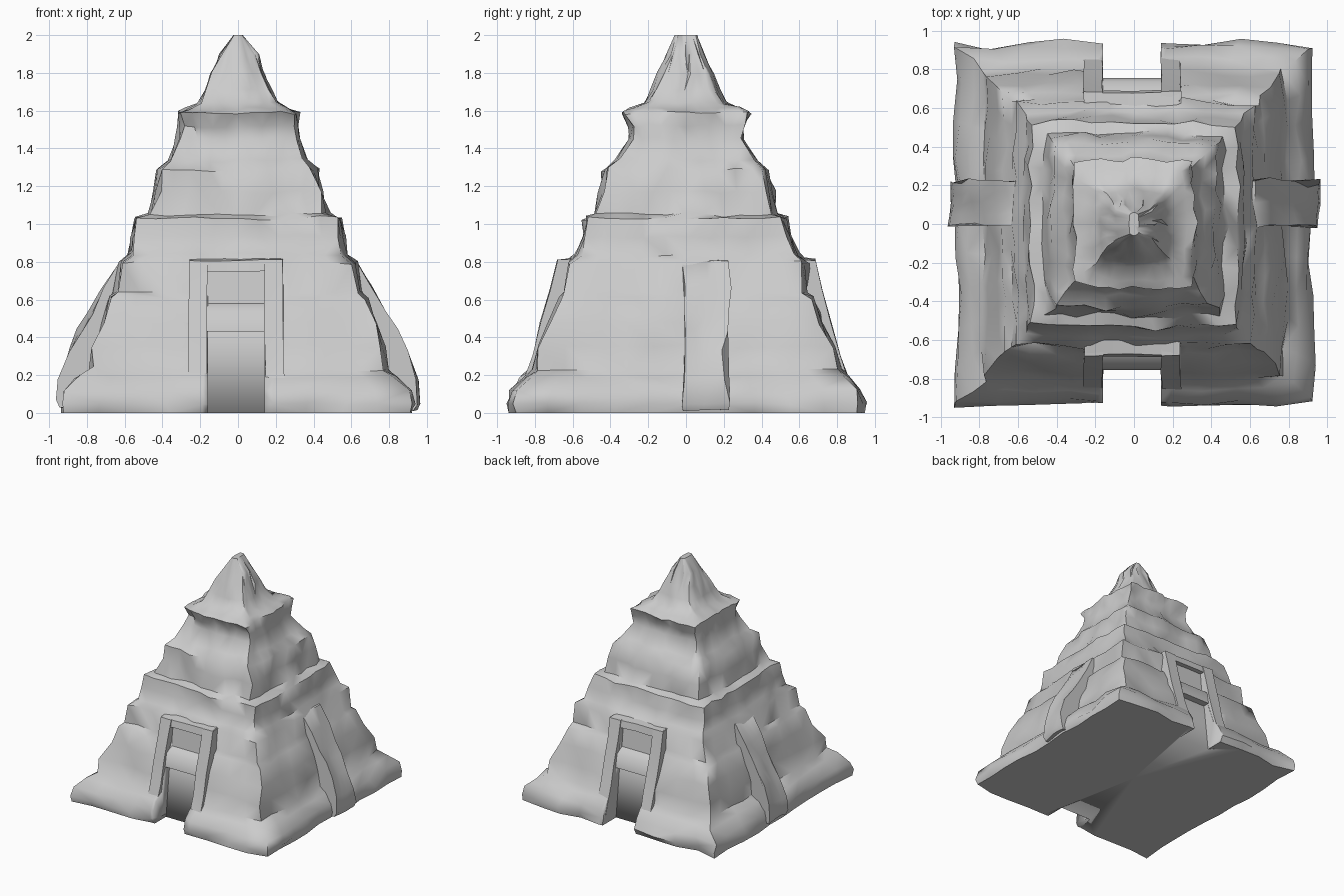
import bpy, bmesh, math, random
from mathutils import Vector, noise

if "Cube" in bpy.data.objects:
    bpy.data.objects.remove(bpy.data.objects["Cube"])

random.seed(7)


def weather(p, amp):
    """Rough stone offset made of broad and fine noise."""
    return (noise.noise_vector(p * 3.3 + Vector((5.3, 1.7, 9.1))) * amp
            + noise.noise_vector(p * 8.1 + Vector((2.2, 7.4, 3.6))) * amp)


def finish(name, bm, angle=50):
    bmesh.ops.recalc_face_normals(bm, faces=bm.faces)
    me = bpy.data.meshes.new(name)
    bm.to_mesh(me)
    bm.free()
    ob = bpy.data.objects.new(name, me)
    bpy.context.collection.objects.link(ob)
    bpy.ops.object.select_all(action='DESELECT')
    ob.select_set(True)
    bpy.context.view_layer.objects.active = ob
    bpy.ops.object.shade_smooth_by_angle(angle=math.radians(angle))
    return ob


def prism(name, profile, a, b, place, amp=0.0, cuts=4):
    """Extrude a (depth, z) profile between a and b; place() maps to xyz."""
    bm = bmesh.new()
    rows = []
    for i in range(cuts + 1):
        t = a + (b - a) * i / cuts
        row = []
        for d, z in profile:
            p = Vector(place(t, d, z))
            if amp:
                p += weather(p, amp)
                p.z = max(.01, p.z) if z > 0 else 0
            row.append(bm.verts.new(p))
        rows.append(row)
    n = len(profile)
    for r0, r1 in zip(rows, rows[1:]):
        for j in range(n):
            k = (j + 1) % n
            bm.faces.new((r0[j], r0[k], r1[k], r1[j]))
    bm.faces.new(rows[0][::-1])
    bm.faces.new(rows[-1])
    return finish(name, bm)


# stepped body: z, half width x, half width y, corner rounding
LEVELS = [
    (0, .91, .92, 0), (.05, .92, .93, 0), (.12, .90, .91, 0), (.19, .85, .86, .04),
    (.23, .79, .81, .06), (.35, .765, .785, .07), (.48, .72, .73, .07), (.61, .68, .68, .07),
    (.64, .645, .645, .07), (.8, .625, .635, .07), (.84, .575, .585, .07), (.93, .56, .55, .07),
    (1.03, .54, .53, .06), (1.05, .475, .475, .08), (1.17, .445, .45, .1), (1.29, .42, .43, .12),
    (1.34, .36, .365, .12), (1.45, .32, .30, .14), (1.52, .31, .30, .12), (1.59, .31, .33, .12),
    (1.61, .27, .28, .2), (1.64, .21, .22, .35), (1.71, .175, .18, .5), (1.8, .14, .14, .6),
    (1.9, .10, .10, .7), (2.0, .025, .06, .5)]
SEG = 10


def square_ring(hx, hy, rnd):
    corners = [(-1, -1), (1, -1), (1, 1), (-1, 1)]
    for i in range(4):
        c, d = Vector(corners[i]), Vector(corners[(i + 1) % 4])
        for s in range(SEG):
            p = c.lerp(d, s / SEG)
            p = p.lerp(p.normalized(), rnd)
            yield p.x * hx, p.y * hy


bm = bmesh.new()
rings = []
for z, hx, hy, rnd in LEVELS:
    ring = []
    for x, y in square_ring(hx, hy, rnd):
        p = Vector((x, y, z))
        o = Vector()
        if z < 2:
            r = .007 if z > 1.62 else .011
            o = weather(p, .017 if z > 1.62 else .024)
            o += Vector([random.uniform(-r, r) for _ in range(3)])
        # the lowest courses stay level so that the base sits flat
        o.z *= 0 if z == 0 else (.3 if z < .1 else .5)
        ring.append(bm.verts.new(p + o))
    rings.append(ring)
N = 4 * SEG
for r0, r1 in zip(rings, rings[1:]):
    for j in range(N):
        k = (j + 1) % N
        bm.faces.new((r0[j], r0[k], r1[k], r1[j]))
for ring, z in ((rings[0], 0), (rings[-1], 2)):
    mid = bm.verts.new((0, 0, z))
    for j in range(N):
        bm.faces.new((mid, ring[j], ring[(j + 1) % N]))
bmesh.ops.triangulate(bm, faces=[f for f in bm.faces if len(f.verts) == 4])
body = finish("stepped_body", bm)

# doorway notch, lintel with recessed panel, jambs and beam, front and back
DOOR = [(1.2, -.1), (.75, -.1), (.75, 0), (.70, .42), (.66, .5), (.63, .78), (1.2, .78)]
LINTEL = [(.5, .43), (.755, .43), (.735, .54), (.67, .58), (.645, .78), (.5, .78)]
JAMB = [(.5, .03), (.88, .03), (.89, .08), (.86, .17), (.815, .3), (.77, .48),
        (.72, .65), (.68, .81), (.5, .82)]
BEAM = [(.5, .75), (.685, .75), (.675, .81), (.5, .83)]

for side, s in (("front", -1), ("back", 1)):
    def to_y(t, d, z, s=s):
        return (t, s * d, z)
    cutter = prism("doorway_cutter", DOOR, -.16, .14, to_y, cuts=1)
    cutter.hide_render = True
    mod = body.modifiers.new("doorway", 'BOOLEAN')
    mod.operation = 'DIFFERENCE'
    mod.solver = 'EXACT'
    mod.object = cutter
    bpy.context.view_layer.objects.active = body
    bpy.ops.object.modifier_apply(modifier=mod.name)
    bpy.data.objects.remove(cutter)
    prism(side + "_lintel_and_panel", LINTEL, -.17, .15, to_y)
    prism(side + "_left_jamb", JAMB, -.26, -.16, to_y, .008, 2)
    prism(side + "_right_jamb", JAMB, .14, .24, to_y, .008, 2)
    prism(side + "_door_beam", BEAM, -.25, .23, to_y, .008)

# sloping buttresses on the two sides
RIB = [(.5, .02), (.94, .02), (.955, .06), (.94, .18), (.89, .33), (.84, .44),
       (.79, .53), (.72, .66), (.63, .79), (.5, .82)]
for side, s in (("left", -1), ("right", 1)):
    prism(side + "_buttress", RIB, -.01, .22,
          lambda t, d, z, s=s: (s * d, t, z), .022, 4)
